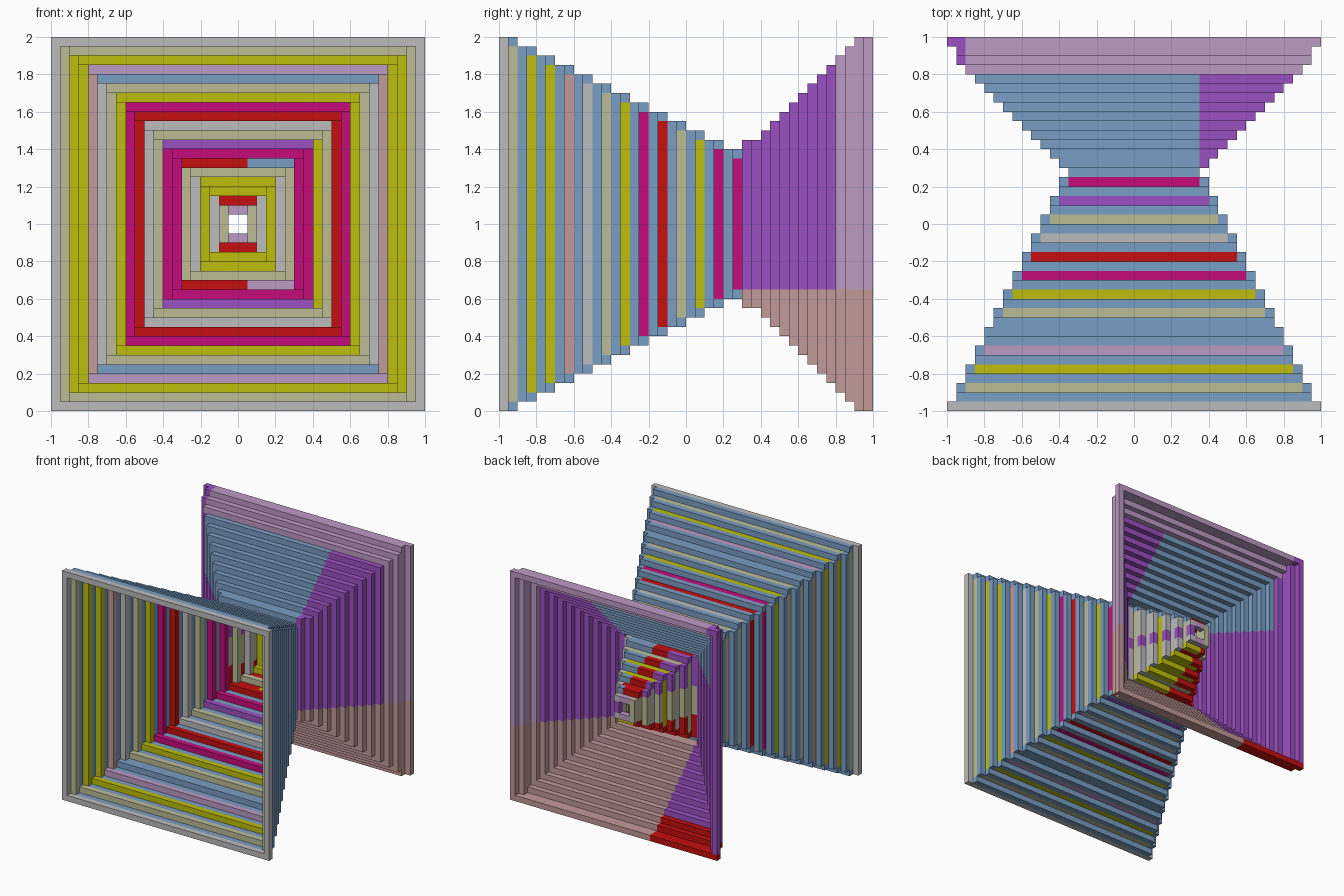
import bpy, bmesh
from mathutils import Matrix, Vector

cube = bpy.data.objects.get("Cube")
if cube:
    bpy.data.objects.remove(cube, do_unlink=True)


def linear(c):
    c /= 255
    return c / 12.92 if c <= 0.04045 else ((c + 0.055) / 1.055) ** 2.4


# Palette: letter -> (name, sRGB)
PALETTE = {
    "G": ("light_grey", (188, 188, 188)),
    "T": ("tan", (188, 188, 150)),
    "Y": ("mustard_yellow", (190, 190, 12)),
    "M": ("mauve", (190, 155, 197)),
    "B": ("sand_blue", (121, 157, 195)),
    "N": ("dusty_pink", (194, 155, 152)),
    "P": ("magenta", (198, 12, 123)),
    "R": ("red", (198, 14, 14)),
    "U": ("purple", (156, 80, 194)),
}
MATS = {}
for key, (name, rgb) in PALETTE.items():
    m = bpy.data.materials.new(name)
    col = [linear(c) for c in rgb] + [1.0]
    m.diffuse_color = col
    m.use_nodes = True
    bsdf = next(n for n in m.node_tree.nodes if n.type == "BSDF_PRINCIPLED")
    bsdf.inputs["Base Color"].default_value = col
    MATS[key] = m
KEYS = list(PALETTE)
W = 0.05   # bar width and layer depth


def add_box(bm, lo, hi, key):
    lo, hi = Vector(lo), Vector(hi)
    mat = Matrix.Translation((lo + hi) / 2) @ Matrix.Diagonal((*(hi - lo), 1))
    verts = bmesh.ops.create_cube(bm, size=1, matrix=mat)["verts"]
    for f in {f for v in verts for f in v.link_faces}:
        f.material_index = KEYS.index(key)


def pieces(half, colours):
    """Split -half..half by a rule: 'A' or ['A', cut, 'B', cut, 'C']."""
    colours = list(colours)
    cuts = [-9] + colours[1::2] + [9]
    for key, a, b in zip(colours[::2], cuts, cuts[1:]):
        a, b = max(a, -half), min(b, half)
        if b - a > 1e-4:
            yield a, b, key


def frame(name, layer, hx, hz, top, bottom, left, right, upright_long):
    """One square ring of four bars; left is the +x bar."""
    bm = bmesh.new()
    y0 = -1 + W * layer
    y1 = y0 + W
    lx, lz = (hx - W, hz) if upright_long else (hx, hz - W)
    for rule, z in ((top, 1 + hz - W), (bottom, 1 - hz)):
        for a, b, key in pieces(lx, rule):
            add_box(bm, (a, y0, z), (b, y1, z + W), key)
    for rule, x in ((left, hx - W), (right, -hx)):
        for a, b, key in pieces(lz, rule):
            add_box(bm, (x, y0, 1 + a), (x + W, y1, 1 + b), key)
    mesh = bpy.data.meshes.new(name)
    bm.to_mesh(mesh)
    bm.free()
    for m in MATS.values():
        mesh.materials.append(m)
    obj = bpy.data.objects.new(name, mesh)
    bpy.context.collection.objects.link(obj)


# Tapering funnel: uprights and crossbars step inward on alternate layers
ACCENT = "GTTYYYMNBGTTYYPPRRGTTYUPPPRTTGYYYGRTM"
for n, key in enumerate(ACCENT):
    hz = 1 - W * (n // 2)
    hx = 1 - W * ((n + 1) // 2)
    even = n % 2 == 0
    if n == 0:
        top = bottom = left = right = "G"
    elif even:
        top = bottom = key
        left = right = "B"
    else:
        top = bottom = "B"
        left = right = key
    if n == 19:
        right = "G"
    if n == 21:
        right = "T"
    # Patchwork colours on the narrow end inside the flare
    if n >= 26:
        if even:
            left = ["G", -0.05, "U", 0.05, "G"]
            right = ["R", -0.15, "T", 0.1, "U"]
        else:
            top = ["U", -0.1, "R", 0.05, "B"]
            bottom = ["R", -0.05, "Y"]
    if n == 26:
        top = ["R", 0.05, "B"]
        bottom = ["R", 0.05, "M"]
    frame(f"funnel_frame_{n:02d}", n, hx, hz, top, bottom, left, right,
          even and n > 0)

# Flared rear: rings widen one bar per layer, colours turn like a pinwheel
for n in range(26, 40):
    hx = 0.4 + W * (n - 26)
    hz = hx
    if n == 26:
        hz = 0.45
    elif n == 38:
        hx, hz = 0.95, 1.0
    elif n == 39:
        hx = hz = 1.0
    if n < 36:
        top, bottom = ["B", 0.35, "U"], ["U", -0.35, "N"]
        left, right = ["N", -0.35, "U"], ["U", 0.35, "B"]
    else:
        top, bottom = ["U", -0.9, "M"], ["R", -0.35, "N"]
        left, right = ["N", -0.35, "M"], "U"
    frame(f"flare_frame_{n:02d}", n, hx, hz, top, bottom, left, right, False)
